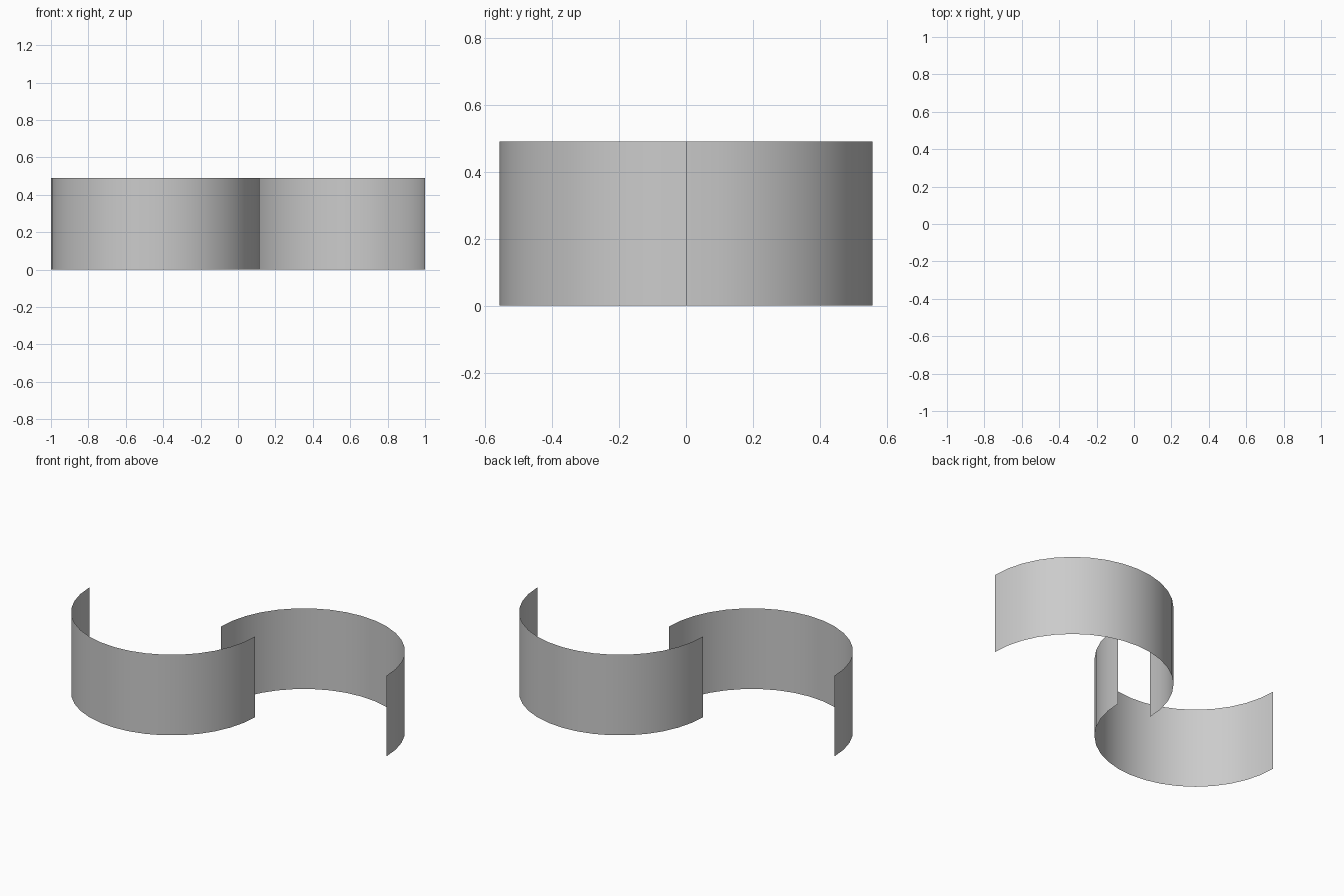
import bpy
import bmesh
from math import cos, sin, pi

cube = bpy.data.objects.get("Cube")
if cube:
    bpy.data.objects.remove(cube, do_unlink=True)

RADIUS = 0.557
HEIGHT = 0.49
SEGMENTS = 18
OFFSET = 1 - RADIUS

grey = bpy.data.materials.new("plain grey")
grey.use_nodes = True
colour = (0.6, 0.6, 0.6, 1)
grey.diffuse_color = colour
grey.node_tree.nodes["Principled BSDF"].inputs["Base Color"].default_value = colour


def half_shell(name, centre_x, start):
    """Open half-cylinder wall: an arc profile extruded upward."""
    bm = bmesh.new()
    arc = []
    for i in range(SEGMENTS + 1):
        a = start + pi * i / SEGMENTS
        arc.append(bm.verts.new((RADIUS * cos(a), RADIUS * sin(a), 0)))
    edges = [bm.edges.new(pair) for pair in zip(arc, arc[1:])]
    top = bmesh.ops.extrude_edge_only(bm, edges=edges)["geom"]
    bmesh.ops.translate(bm, vec=(0, 0, HEIGHT),
                        verts=[v for v in top if isinstance(v, bmesh.types.BMVert)])
    # Point every face away from the arc's axis
    bm.normal_update()
    for face in bm.faces:
        face.smooth = True
        if face.normal.dot(face.calc_center_median() * 1) < 0:
            face.normal_flip()
    mesh = bpy.data.meshes.new(name)
    bm.to_mesh(mesh)
    bm.free()
    mesh.materials.append(grey)
    obj = bpy.data.objects.new(name, mesh)
    obj.location.x = centre_x
    bpy.context.collection.objects.link(obj)


# Two walls, each the other turned half a circle
half_shell("front_curved_wall", -OFFSET, pi)
half_shell("back_curved_wall", OFFSET, 0)
